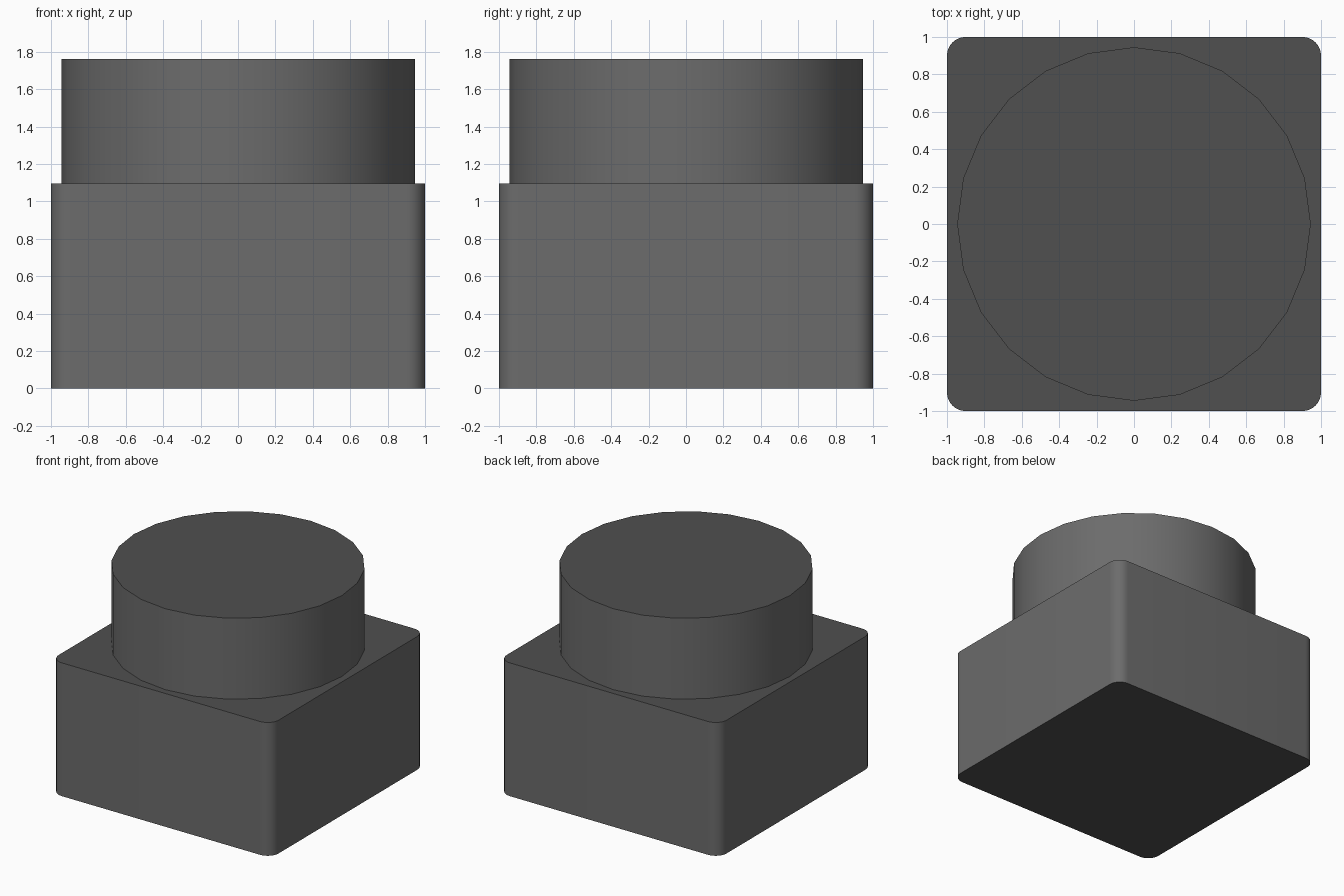
import bpy, bmesh, math

if "Cube" in bpy.data.objects:
    bpy.data.objects.remove(bpy.data.objects["Cube"])

BODY_H, TOP_Z = 1.095, 1.76
CORNER_R, DRUM_R = 0.10, 0.945


def grey(name, v):
    mat = bpy.data.materials.new(name)
    mat.diffuse_color = (v, v, v, 1)
    mat.use_nodes = True
    mat.node_tree.nodes["Principled BSDF"].inputs["Base Color"].default_value = mat.diffuse_color
    return mat


SIDE, CAP = grey("side_grey", 0.15), grey("cap_grey", 0.08)


def smooth(obj):
    bpy.ops.object.select_all(action='DESELECT')
    obj.select_set(True)
    bpy.context.view_layer.objects.active = obj
    bpy.ops.object.shade_smooth_by_angle(angle=math.radians(30))


def extrude_outline(name, outline, z0, z1):
    bm = bmesh.new()
    face = bm.faces.new([bm.verts.new((x, y, z0)) for x, y in outline])
    top = bmesh.ops.extrude_face_region(bm, geom=[face], use_keep_orig=True)
    verts = [v for v in top['geom'] if isinstance(v, bmesh.types.BMVert)]
    bmesh.ops.translate(bm, verts=verts, vec=(0, 0, z1 - z0))
    bmesh.ops.recalc_face_normals(bm, faces=bm.faces)
    # Flat ends are darker than the walls
    for f in bm.faces:
        f.material_index = 1 if abs(f.normal.z) > 0.5 else 0
    mesh = bpy.data.meshes.new(name)
    bm.to_mesh(mesh)
    bm.free()
    mesh.materials.append(SIDE)
    mesh.materials.append(CAP)
    obj = bpy.data.objects.new(name, mesh)
    bpy.context.collection.objects.link(obj)
    smooth(obj)


# Square body with rounded vertical corners
outline = []
c = 1.0 - CORNER_R
for i, (sx, sy) in enumerate([(1, 1), (-1, 1), (-1, -1), (1, -1)]):
    for k in range(9):
        a = math.radians(90 * i + 90 * k / 8)
        outline.append((sx * c + CORNER_R * math.cos(a),
                        sy * c + CORNER_R * math.sin(a)))
extrude_outline("square_body", outline, 0.0, BODY_H)

# 24-sided round drum on top
circle = [(DRUM_R * math.cos(math.tau * i / 24), DRUM_R * math.sin(math.tau * i / 24))
          for i in range(24)]
extrude_outline("round_top", circle, BODY_H, TOP_Z)
